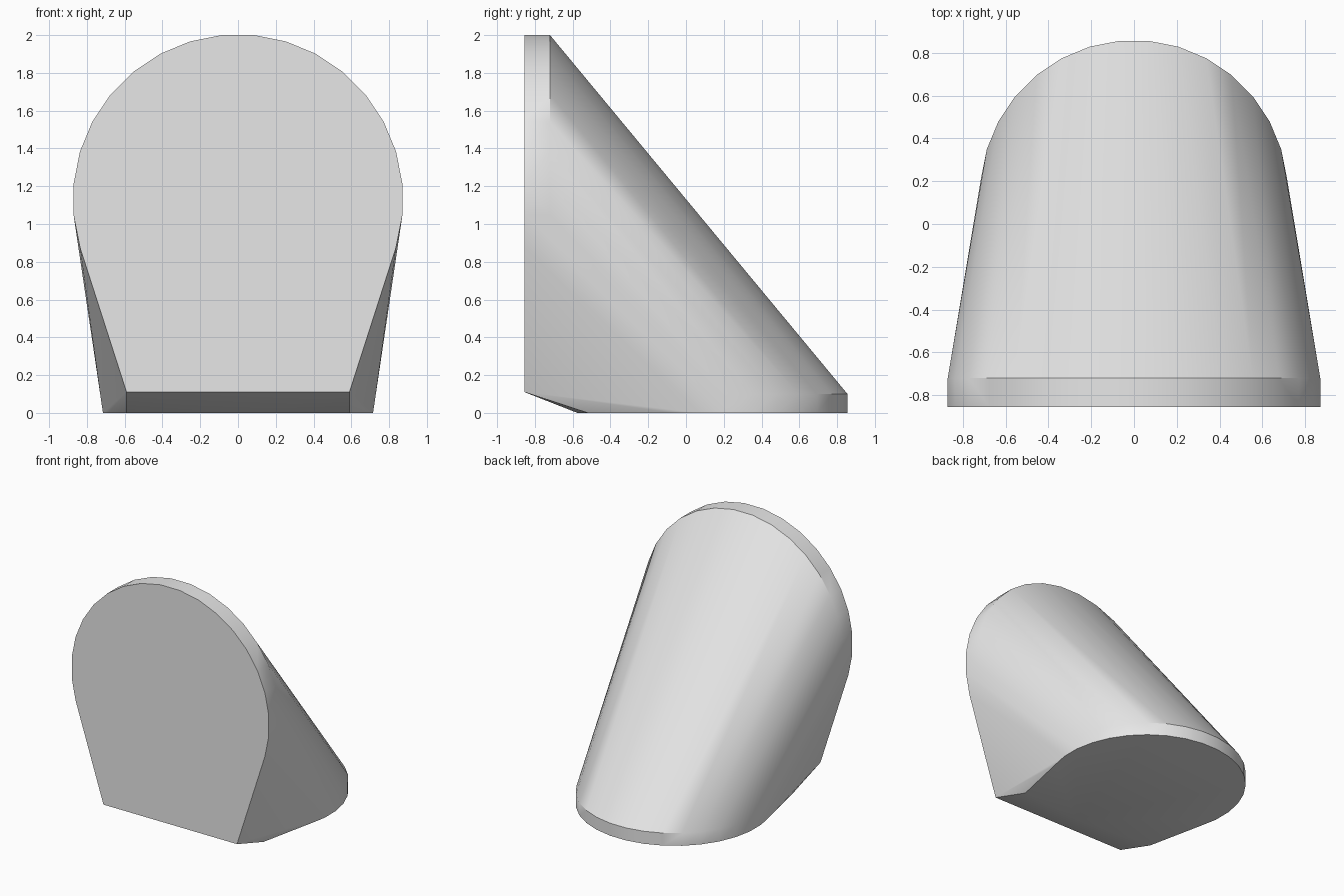
import bpy
import bmesh
import math

cube = bpy.data.objects.get("Cube")
if cube:
    bpy.data.objects.remove(cube, do_unlink=True)

# Single plain colour
grey = bpy.data.materials.new("light_grey")
grey.use_nodes = True
colour = (0.8, 0.8, 0.8, 1)
grey.diffuse_color = colour
grey.node_tree.nodes["Principled BSDF"].inputs["Base Color"].default_value = colour

SEGMENTS = 32
FRONT, BACK = -0.855, 0.855


def circle(radius, centre):
    """Points of a circle with flats on its axes, touching the given radius."""
    outer = radius / math.cos(math.pi / SEGMENTS)
    for i in range(SEGMENTS):
        a = (i + 0.5) * 2 * math.pi / SEGMENTS
        yield outer * math.cos(a), centre + outer * math.sin(a)


bm = bmesh.new()

# Upright disc: front face and the rim behind it
for y in (FRONT, FRONT + 0.135):
    for x, z in circle(0.87, 1.13):
        bm.verts.new((x, y, z))

# Floor disc: underside and its low rim
for z in (0, 0.1):
    for x, y in circle(0.715, BACK - 0.715):
        bm.verts.new((x, y, z))

# Front toe with a sloping underside
for x in (-0.59, 0.59):
    bm.verts.new((x, FRONT, 0.11))
    bm.verts.new((x, -0.52, 0))

# Wrap everything in one skin and merge the flat areas
hull = bmesh.ops.convex_hull(bm, input=bm.verts[:])
loose = {v for v in hull["geom_interior"] + hull["geom_unused"]
         if isinstance(v, bmesh.types.BMVert) and not v.link_faces}
bmesh.ops.delete(bm, geom=list(loose), context="VERTS")
bmesh.ops.dissolve_limit(bm, angle_limit=math.radians(0.5),
                         verts=bm.verts[:], edges=bm.edges[:])
bmesh.ops.recalc_face_normals(bm, faces=bm.faces[:])

mesh = bpy.data.meshes.new("wedge_body")
bm.to_mesh(mesh)
bm.free()
mesh.materials.append(grey)
body = bpy.data.objects.new("wedge_body", mesh)
bpy.context.collection.objects.link(body)

# Smooth flanks, sharp rims
bpy.ops.object.select_all(action="DESELECT")
body.select_set(True)
bpy.context.view_layer.objects.active = body
bpy.ops.object.shade_smooth_by_angle(angle=math.radians(30))
